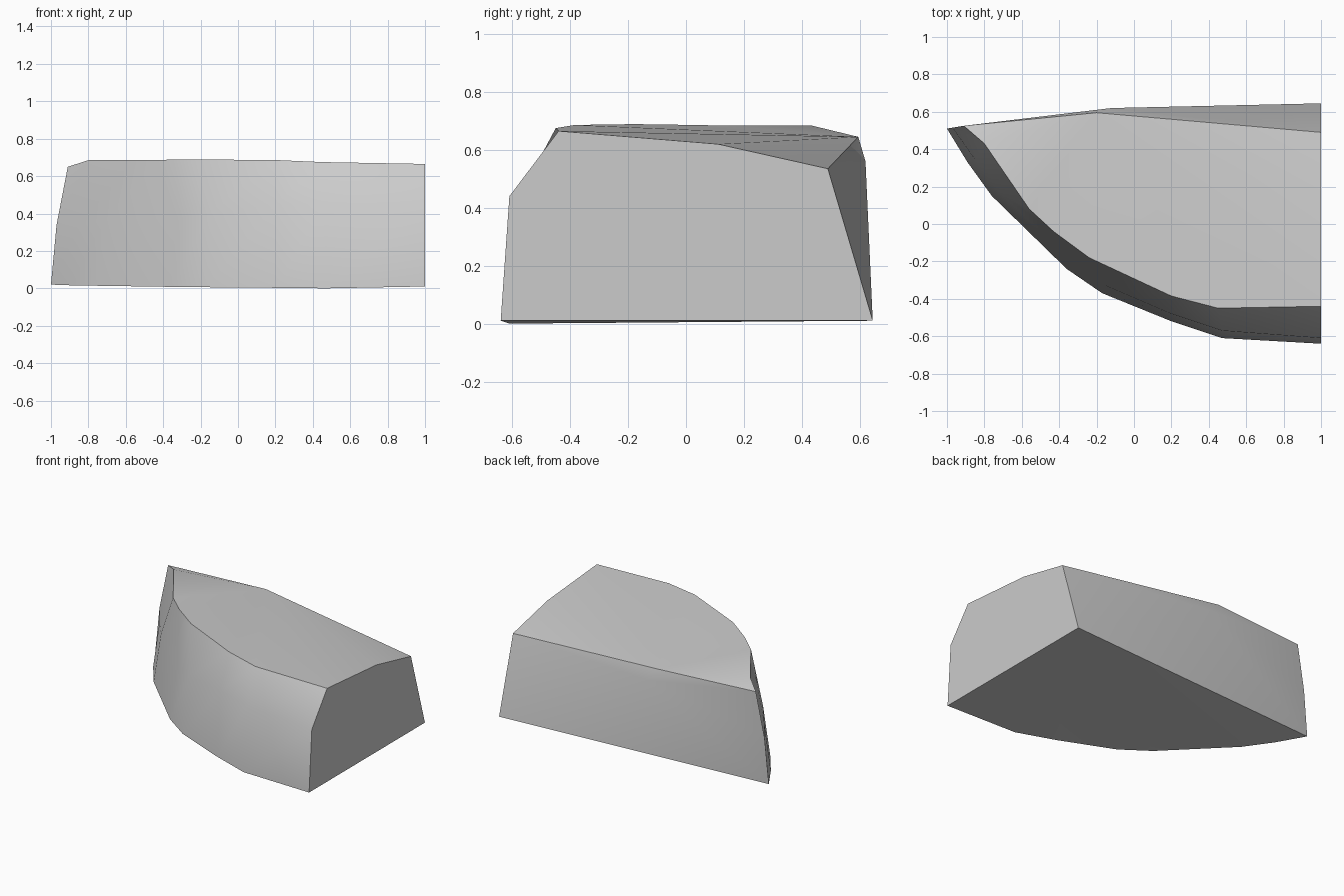
import bpy, bmesh

old = bpy.data.objects.get("Cube")
if old:
    bpy.data.objects.remove(old, do_unlink=True)

# One flat stone colour
stone = bpy.data.materials.new("stone grey")
stone.use_nodes = True
grey = (0.6, 0.6, 0.6, 1)
stone.diffuse_color = grey
stone.node_tree.nodes["Principled BSDF"].inputs["Base Color"].default_value = grey

# Curved front wall: foot, belly and rim lines from the thin tip to the broad end
foot = [(-1, .51, .02), (-.89, .33, .016), (-.76, .15, .014), (-.36, -.24, .008),
        (-.17, -.37, .006), (.2, -.52, .003), (.47, -.61, 0), (1, -.64, .01)]
belly = [(-.97, .515, .34), (-.85, .345, .34), (-.71, .16, .36), (-.33, -.2, .38),
         (-.15, -.33, .4), (.2, -.48, .45), (.47, -.57, .45), (1, -.61, .44)]
rim = [(-.91, .525, .65), (-.8, .43, .685), (-.56, .08, .685), (-.43, -.04, .687),
       (-.24, -.18, .689), (.2, -.385, .686), (.45, -.45, .675), (1, -.44, .665)]

bm = bmesh.new()
foot, belly, rim = ([bm.verts.new(p) for p in row] for row in (foot, belly, rim))

# Corners of the back wall and of the broad end
back_foot = bm.verts.new((1, .645, .01))
back_bulge = bm.verts.new((-.12, .62, .56))
back_peak = bm.verts.new((-.2, .595, .645))
back_corner = bm.verts.new((1, .49, .535))
end_top = bm.verts.new((1, .11, .62))


def fan(centre, ring):
    for a, b in zip(ring, ring[1:]):
        bm.faces.new((centre, a, b))


# Front wall strips
for low, high in ((foot, belly), (belly, rim)):
    for i in range(len(low) - 1):
        bm.faces.new((low[i], low[i + 1], high[i + 1], high[i]))

fan(back_peak, rim + [end_top, back_corner])                                    # top
fan(back_bulge, [back_foot, back_corner, back_peak, rim[0], belly[0], foot[0], back_foot])  # back
bm.faces.new((foot[-1], back_foot, back_corner, end_top, rim[-1], belly[-1]))    # broad end
fan(back_foot, foot)                                                             # underside
bmesh.ops.recalc_face_normals(bm, faces=bm.faces)

mesh = bpy.data.meshes.new("rock_wedge")
bm.to_mesh(mesh)
bm.free()
mesh.materials.append(stone)
rock = bpy.data.objects.new("rock_wedge", mesh)
bpy.context.collection.objects.link(rock)

# Soft facets with crisp main edges
bpy.context.view_layer.objects.active = rock
rock.select_set(True)
bpy.ops.object.shade_smooth_by_angle(angle=0.6)
